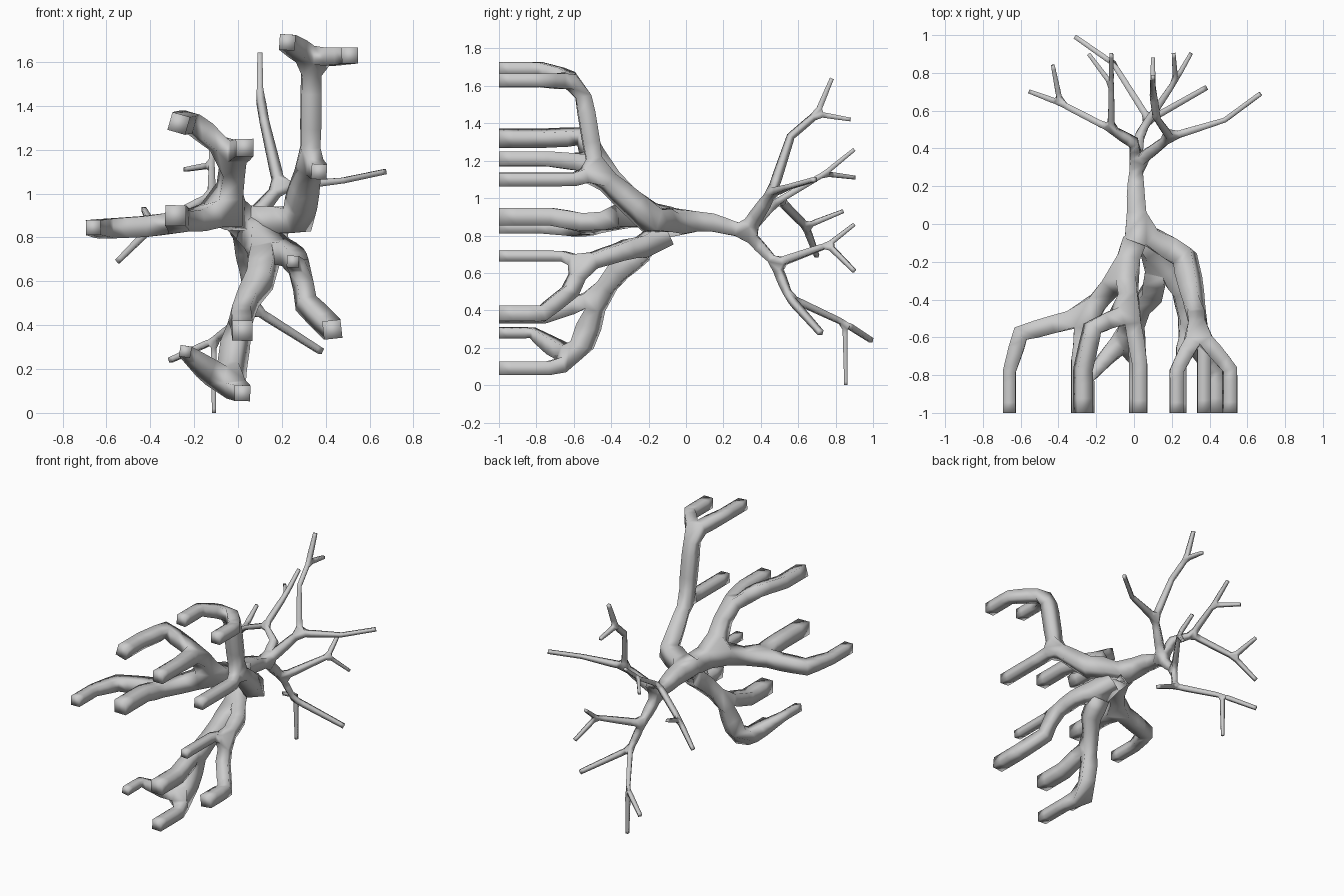
import bpy

verts, edges, radii, index = [], [], [], {}


def path(*pts):
    """Chain of (x, y, z, radius) nodes; shared positions are joined."""
    last = None
    for x, y, z, r in pts:
        key = (x, y, z)
        if key not in index:
            index[key] = len(verts)
            verts.append(key)
            radii.append(r)
        if last is not None:
            edges.append((last, index[key]))
        last = index[key]


# trunk and main forks
core = (0.02, -0.02, 0.88, 0.065)
crown = (0.01, 0.32, 0.82, 0.034)
path(core, (0.01, 0.14, 0.87, 0.048), crown)

# upper right roots
r1 = (0.33, -0.48, 1.14, 0.045)
r2 = (0.335, -0.56, 1.62, 0.046)
path(core, (0.27, -0.18, 0.88, 0.06), r1, r2)
path(r1, (0.37, -0.6, 1.10, 0.035), (0.37, -1, 1.10, 0.035))
path(r2, (0.225, -0.78, 1.69, 0.036), (0.225, -1, 1.69, 0.036))
path(r2, (0.51, -0.77, 1.63, 0.037), (0.51, -1, 1.63, 0.037))

# left roots
l1 = (-0.05, -0.25, 0.92, 0.065)
l2 = (-0.015, -0.46, 1.18, 0.05)
l3 = (-0.25, -0.48, 0.86, 0.05)
path(core, l1, l2)
path(l2, (-0.22, -0.55, 1.33, 0.042), (-0.27, -0.77, 1.32, 0.042), (-0.27, -1, 1.32, 0.042))
path(l2, (0.03, -0.74, 1.21, 0.04), (0.03, -1, 1.21, 0.04))
path(l1, l3, (-0.285, -0.72, 0.90, 0.047), (-0.285, -1, 0.90, 0.047))
path(l3, (-0.6, -0.58, 0.84, 0.045), (-0.66, -0.78, 0.845, 0.034), (-0.66, -1, 0.845, 0.034))

# lower roots
d1 = (0.13, -0.17, 0.77, 0.065)
d2 = (0.29, -0.55, 0.65, 0.042)
d3 = (0.01, -0.47, 0.47, 0.045)
d4 = (-0.04, -0.58, 0.12, 0.06)
path(core, d1, (0.25, -0.36, 0.71, 0.045), d2)
path(d2, (0.25, -0.66, 0.69, 0.027), (0.25, -1, 0.69, 0.027))
path(d2, (0.31, -0.62, 0.5, 0.042), (0.43, -0.77, 0.38, 0.042), (0.43, -1, 0.38, 0.042))
path(d1, (0.1, -0.36, 0.61, 0.055), d3, d4)
path(d3, (0.02, -0.76, 0.375, 0.046), (0.02, -1, 0.375, 0.046))
path(d4, (-0.24, -0.82, 0.28, 0.026), (-0.24, -1, 0.28, 0.026))
path(d4, (0.02, -0.74, 0.09, 0.036), (0.02, -1, 0.09, 0.036))

# upper right twigs
g1 = (0.19, 0.46, 1.03, 0.022)
g2 = (0.1, 0.7, 1.45, 0.016)
path(crown, g1, (0.12, 0.56, 1.33, 0.016), g2, (0.1, 0.78, 1.64, 0.011))
path(g2, (0.1, 0.88, 1.42, 0.01))
path(g1, (0.48, 0.55, 1.06, 0.013), (0.67, 0.69, 1.1, 0.012))

# left twigs
h1 = (-0.12, 0.5, 0.99, 0.018)
h2 = (-0.12, 0.74, 1.13, 0.014)
h3 = (-0.39, 0.64, 0.85, 0.016)
path(crown, (0.0, 0.43, 0.93, 0.024), h1, h2, (-0.12, 0.9, 1.26, 0.01))
path(h2, (-0.24, 0.9, 1.11, 0.01))
path(h1, h3, (-0.43, 0.84, 0.93, 0.01))
path(h3, (-0.55, 0.7, 0.69, 0.011))

# lower twigs
j1 = (0.03, 0.48, 0.65, 0.023)
j2 = (0.22, 0.76, 0.75, 0.014)
j3 = (0.08, 0.55, 0.47, 0.018)
j4 = (-0.11, 0.85, 0.33, 0.014)
path(crown, j1, j2, (0.21, 0.9, 0.86, 0.01))
path(j2, (0.3, 0.9, 0.61, 0.01))
path(j1, j3, (0.38, 0.72, 0.28, 0.014))
path(j3, j4, (-0.31, 0.99, 0.24, 0.012))
path(j4, (-0.11, 0.855, 0.0, 0.009))

# skin the whole skeleton
mesh = bpy.data.meshes.new("branching_roots")
mesh.from_pydata(verts, edges, [])
obj = bpy.data.objects.new("branching_roots", mesh)
bpy.context.collection.objects.link(obj)
bpy.context.view_layer.objects.active = obj
obj.select_set(True)
skin = obj.modifiers.new("skin", 'SKIN')
skin.use_smooth_shade = True
skin.branch_smoothing = 0.3
if not mesh.skin_vertices:
    bpy.ops.mesh.customdata_skin_add()
data = mesh.skin_vertices[0].data
for i, r in enumerate(radii):
    data[i].radius = (r, r)
    data[i].use_root = (i == 0)
